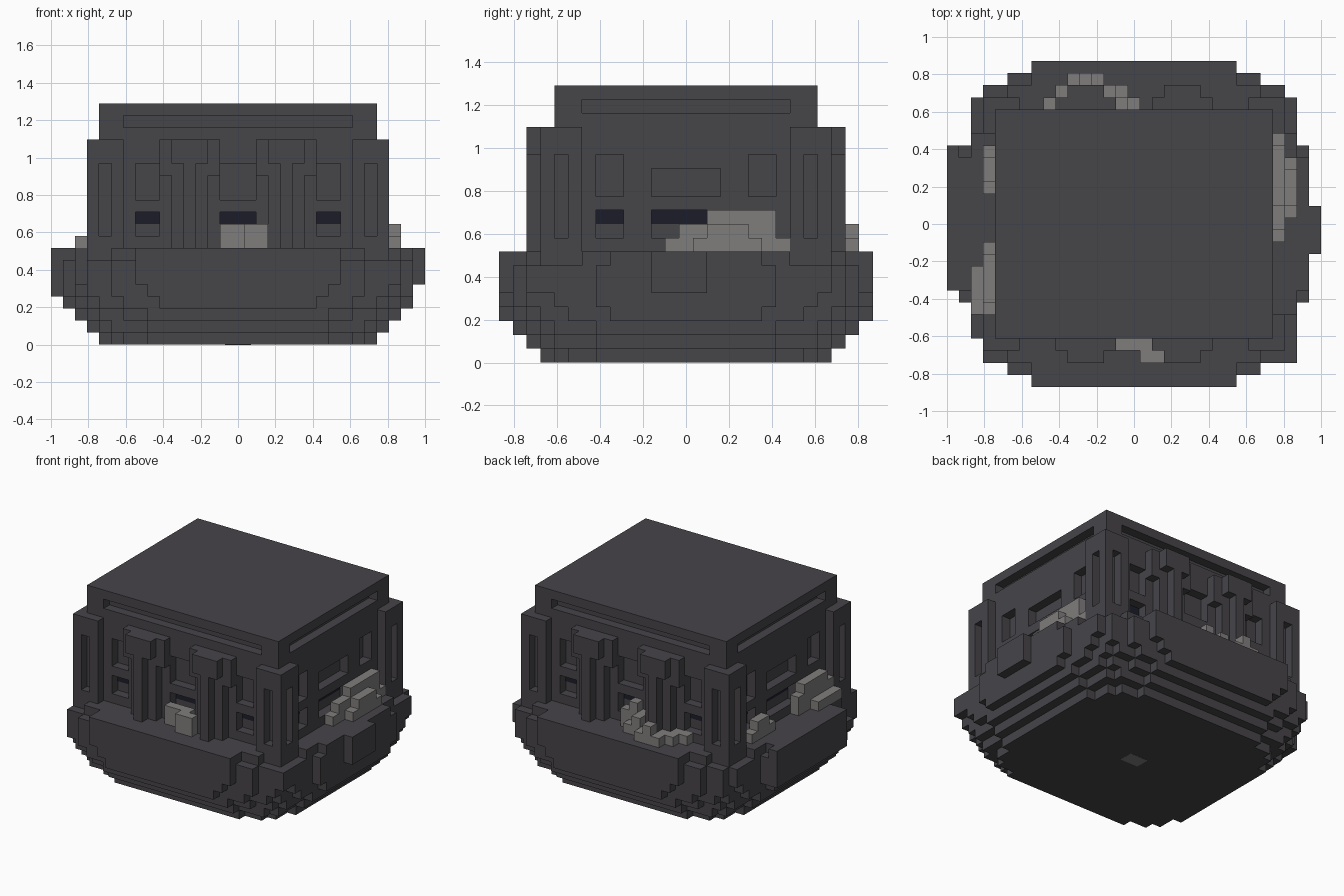
import bpy
import bmesh
from math import radians
from itertools import product
from mathutils import Vector

UNIT = 2 / 31  # edge length of one block

default_cube = bpy.data.objects.get("Cube")
if default_cube:
    bpy.data.objects.remove(default_cube, do_unlink=True)


def make_material(name, colour):
    material = bpy.data.materials.new(name)
    material.use_nodes = True
    rgba = (*colour, 1.0)
    material.diffuse_color = rgba
    material.node_tree.nodes["Principled BSDF"].inputs["Base Color"].default_value = rgba
    return material


stone = make_material("dark_stone", (0.061, 0.058, 0.066))
rubble_grey = make_material("rubble_grey", (0.215, 0.207, 0.203))
glass_dark = make_material("dark_glass", (0.012, 0.012, 0.023))


def box(xs, ys, zs):
    """Set of block cells; each range is one index or an inclusive pair."""
    spans = []
    for r in (xs, ys, zs):
        low, high = (r, r) if isinstance(r, int) else (min(r), max(r))
        spans.append(range(low, high + 1))
    return set(product(*spans))


def mirrored(cells):
    """Cells together with their mirror images in x and y."""
    return {(sx * x, sy * y, z) for x, y, z in cells for sx in (-1, 1) for sy in (-1, 1)}


def finish(name, bm, material):
    mesh = bpy.data.meshes.new(name)
    bm.to_mesh(mesh)
    bm.free()
    mesh.materials.append(material)
    obj = bpy.data.objects.new(name, mesh)
    bpy.context.collection.objects.link(obj)
    return obj


def build_blocks(name, cells, material):
    """Skin the cells with their exposed faces and merge flat areas."""
    bm = bmesh.new()
    corners = {}

    def vertex(point):
        key = tuple(round(c * 2) for c in point)
        if key not in corners:
            corners[key] = bm.verts.new((point + Vector((0, 0, 0.5))) * UNIT)
        return corners[key]

    for cell in sorted(cells):
        centre = Vector(cell)
        for axis, sign in product(range(3), (-1, 1)):
            normal = Vector((0, 0, 0))
            normal[axis] = sign
            if tuple(int(c) for c in centre + normal) in cells:
                continue
            u = Vector((0, 0, 0))
            u[(axis + 1) % 3] = 0.5
            v = normal.cross(u)
            middle = centre + normal / 2
            ring = (middle - u - v, middle + u - v, middle + u + v, middle - u + v)
            bm.faces.new([vertex(p) for p in ring])
    bmesh.ops.dissolve_limit(bm, angle_limit=radians(1), verts=bm.verts[:], edges=bm.edges[:])
    return finish(name, bm, material)


def build_plate(name, centre, size, material):
    bm = bmesh.new()
    bmesh.ops.create_cube(bm, size=1)
    for v in bm.verts:
        v.co = Vector([c + s * p for c, s, p in zip(centre, size, v.co)])
    return finish(name, bm, material)


# Stepped rock base: half extents in x and y of the steps in each layer
layers = [
    [(11, 6), (10, 8), (9, 9), (7, 10)],
    [(12, 6), (11, 9), (10, 10), (7, 11)],
    [(13, 6), (12, 9), (11, 10), (9, 11), (7, 12)],
    [(14, 5), (13, 8), (12, 10), (11, 11), (9, 12), (6, 13)],
    [(14, 6), (13, 9), (12, 11), (10, 12), (7, 13)],
    [(14, 6), (13, 7), (12, 11), (10, 12), (8, 13)],
    [(14, 6), (13, 7), (12, 11), (10, 12), (8, 13)],
    [(14, 5), (13, 7), (12, 10), (10, 11), (8, 13)],
]
base = set()
for level, steps in enumerate(layers):
    for hx, hy in steps:
        base |= box((-hx, hx), (-hy, hy), level)
# Uneven ledges of the base
base |= box(-15, (-5, 6), (4, 7)) | box(15, (-2, 1), (5, 7))
base |= box(-13, (-7, 10), (5, 6)) | box(13, (-11, 10), (5, 6))
build_blocks("rock_base", base, stone)

# Main hall with roof slots and recessed windows
hall = box((-11, 11), (-9, 9), (8, 19))
hall -= mirrored(box((-9, 9), 9, 18) | box(11, (-7, 7), 18))
front_windows = [(-8, -7), (-1, 1), (7, 8)]
side_windows = [(-6, -5), (-2, 2), (5, 6)]
for span in front_windows:
    hall -= mirrored(box(span, 9, (12, 14)) | box(span, 9, (9, 10)))
for span in side_windows:
    top = 13 if span[1] == 2 else 14
    hall -= mirrored(box(11, span, (12, top)) | box(11, span, (9, 10)))
build_blocks("main_hall", hall, stone)

# Corner pillars with a narrow slot in each outer face
pillar = box((10, 12), (8, 10), (8, 16))
pillar -= box(11, 10, (9, 14)) | box(12, 9, (9, 14))
build_blocks("corner_pillars", mirrored(pillar), stone)

# Ribbed pilasters with wide caps, front and back
pilaster = box((2, 6), 10, (14, 16)) | box((3, 5), 11, (15, 16))
pilaster |= box((3, 5), 10, (8, 14)) | box(4, 11, (8, 14))
pilasters = mirrored(pilaster)
build_blocks("pilasters", pilasters, stone)

# Glass strips at the back of the lower windows
thin = 0.006
height = 10.5 * UNIT
for side in (-1, 1):
    label = "front" if side < 0 else "back"
    for i, (a, b) in enumerate(front_windows):
        build_plate(f"{label}_glass_{i}", ((a + b) / 2 * UNIT, side * 8.5 * UNIT, height),
                    ((b - a + 1) * UNIT, thin, UNIT), glass_dark)
    label = "right" if side < 0 else "left"
    for i, (a, b) in enumerate(side_windows):
        build_plate(f"{label}_glass_{i}", (side * 10.5 * UNIT, (a + b) / 2 * UNIT, height),
                    (thin, (b - a + 1) * UNIT, UNIT), glass_dark)

# Rubble heaps against each wall
heaps = {
    "front_rubble": [((-1, 1), -10, (8, 9)), (1, -11, (8, 9)), (2, -11, (8, 9))],
    "left_rubble": [(12, (-1, 7), 8), (12, (0, 6), 9), (12, (2, 6), 10),
                    (13, (1, 5), 8), (13, (2, 4), 9)],
    "right_rubble": [(-12, (3, 6), 8), (-12, (4, 5), 9), (-12, (-7, -2), (8, 9)),
                     (-12, (-6, -3), 10), (-13, (-7, -4), 8)],
    "back_rubble": [((-7, 0), 10, 8), ((-2, 0), 10, 9), (-1, 10, 10), ((-6, -1), 11, 8),
                    (-2, 11, 9), ((-5, -3), 12, 8), (-4, 12, 9)],
}
for name, boxes in heaps.items():
    cells = set().union(*(box(*b) for b in boxes))
    build_blocks(name, cells - pilasters, rubble_grey)

# Small pale patch set into the underside
build_plate("underside_patch", (0, 0, 0), (0.14, 0.1, 0.002), rubble_grey)
